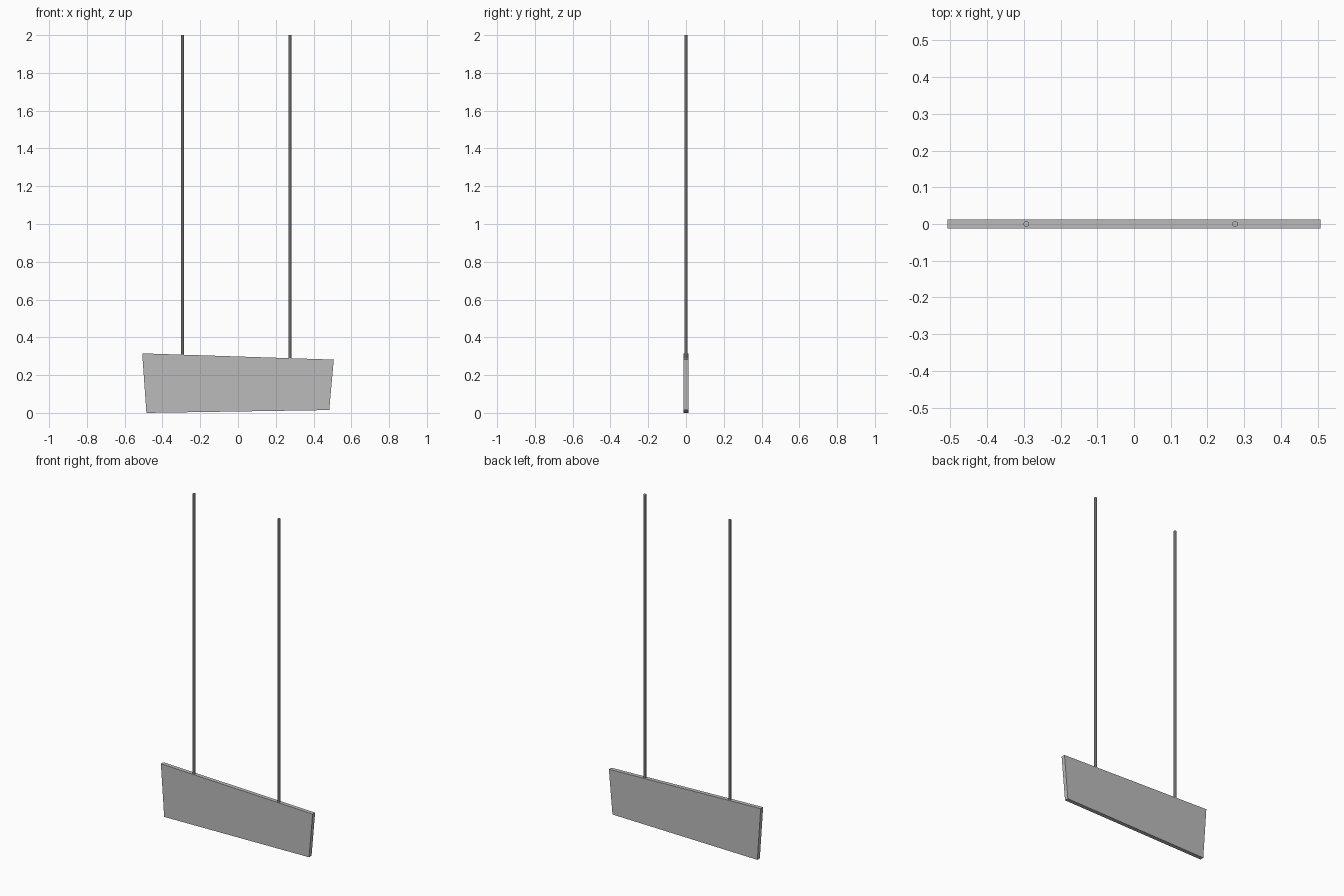
import bpy, bmesh

if "Cube" in bpy.data.objects:
    bpy.data.objects.remove(bpy.data.objects["Cube"])

grey = bpy.data.materials.new("grey")
grey.diffuse_color = (0.5, 0.5, 0.5, 1)
grey.use_nodes = True
grey.node_tree.nodes["Principled BSDF"].inputs["Base Color"].default_value = grey.diffuse_color

HALF_DEPTH = 0.012


def add_object(name, bm):
    bmesh.ops.recalc_face_normals(bm, faces=bm.faces)
    mesh = bpy.data.meshes.new(name)
    bm.to_mesh(mesh)
    bm.free()
    mesh.materials.append(grey)
    obj = bpy.data.objects.new(name, mesh)
    bpy.context.collection.objects.link(obj)
    return obj


# Hanging board: uneven four-sided outline, extruded through its depth
outline = [(-0.485, 0.0), (0.483, 0.015), (0.507, 0.282), (-0.507, 0.315)]
bm = bmesh.new()
face = bm.faces.new([bm.verts.new((x, -HALF_DEPTH, z)) for x, z in outline])
ext = bmesh.ops.extrude_face_region(bm, geom=[face])
bmesh.ops.translate(bm, vec=(0, 2 * HALF_DEPTH, 0),
                    verts=[v for v in ext["geom"] if isinstance(v, bmesh.types.BMVert)])
add_object("sign_board", bm)

# Two thin rods rising from the top edge of the board
for name, x, bottom in (("left_rod", -0.293, 0.30), ("right_rod", 0.275, 0.28)):
    bm = bmesh.new()
    bmesh.ops.create_cone(bm, cap_ends=True, segments=8,
                          radius1=0.008, radius2=0.008, depth=2.0 - bottom)
    bmesh.ops.translate(bm, vec=(x, 0, (2.0 + bottom) / 2), verts=bm.verts)
    add_object(name, bm)
